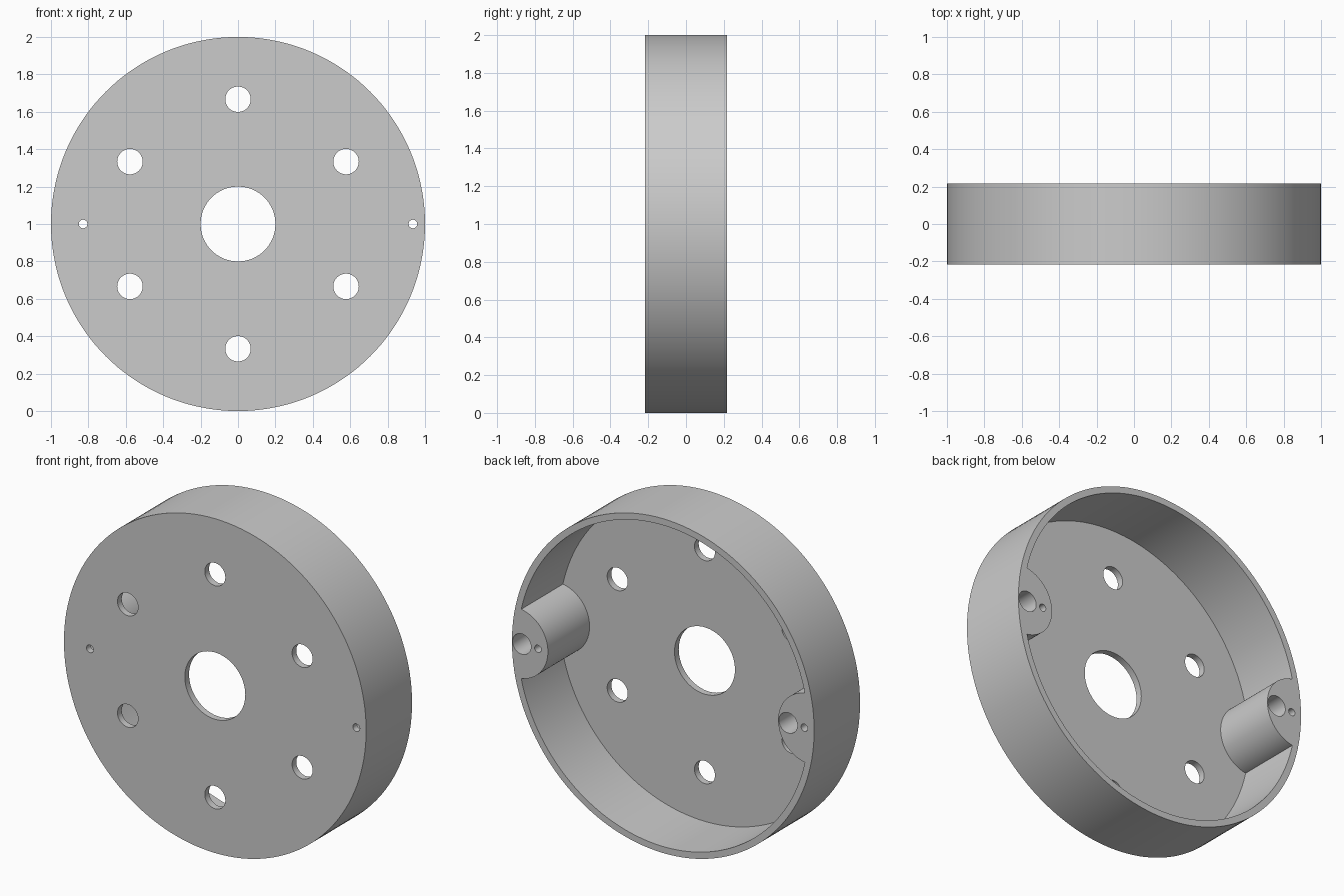
import bpy
import math
from mathutils import Matrix

if "Cube" in bpy.data.objects:
    bpy.data.objects.remove(bpy.data.objects["Cube"], do_unlink=True)

FRONT, BACK = -0.217, 0.217
FLOOR = FRONT + 0.04
OVER = 0.1          # how far cutters run past the surfaces


def cylinder(name, x, z, radius, y0, y1, sides=48):
    """Cylinder along y, from y0 to y1."""
    bpy.ops.mesh.primitive_cylinder_add(vertices=sides, radius=radius, depth=y1 - y0)
    obj = bpy.context.object
    obj.name = name
    obj.data.transform(Matrix.Translation((x, (y0 + y1) / 2, z))
                       @ Matrix.Rotation(math.pi / 2, 4, 'X')
                       @ Matrix.Rotation(math.pi / 2, 4, 'Z'))
    return obj


def cut(target, cutter):
    """Subtract the cutter and remove it."""
    mod = target.modifiers.new("cut", 'BOOLEAN')
    mod.operation = 'DIFFERENCE'
    mod.solver = 'EXACT'
    mod.object = cutter
    bpy.context.view_layer.objects.active = target
    bpy.ops.object.modifier_apply(modifier=mod.name)
    bpy.data.objects.remove(cutter, do_unlink=True)


# Round housing
housing = cylinder("round_housing", 0, 1, 1.0, FRONT, BACK, 144)

# Hollow from the back, leaving a screw boss on each side
cavity = cylinder("cavity", 0, 1, 0.961, FLOOR, BACK + OVER, 144)
for side in (-1, 1):
    cut(cavity, cylinder("boss", side * 0.972, 1, 0.21, FLOOR - OVER, BACK + 2 * OVER, 96))
cut(housing, cavity)

# Centre hole and ring of six holes
cut(housing, cylinder("centre_hole", 0, 1, 0.2, FRONT - OVER, FLOOR + OVER, 96))
for i in range(6):
    a = math.radians(30 + 60 * i)
    cut(housing, cylinder("ring_hole", 0.667 * math.cos(a), 1 + 0.667 * math.sin(a),
                          0.068, FRONT - OVER, FLOOR + OVER))

# Counterbored screw holes, each with a small blind hole beside it
for bore_x, pin_x in ((0.935, 0.828), (-0.828, -0.935)):
    cut(housing, cylinder("counterbore", bore_x, 1, 0.061, FLOOR, BACK + OVER))
    cut(housing, cylinder("screw_hole", bore_x, 1, 0.023, FRONT - OVER, FLOOR + OVER, 32))
    cut(housing, cylinder("pin_hole", pin_x, 1, 0.022, 0.0, BACK + OVER, 32))

# Plain grey finish
grey = bpy.data.materials.new("plain_grey")
grey.use_nodes = True
colour = (0.6, 0.6, 0.6, 1)
grey.diffuse_color = colour
grey.node_tree.nodes["Principled BSDF"].inputs["Base Color"].default_value = colour
housing.data.materials.clear()
housing.data.materials.append(grey)

bpy.ops.object.select_all(action='DESELECT')
housing.select_set(True)
bpy.context.view_layer.objects.active = housing
bpy.ops.object.shade_smooth_by_angle(angle=math.radians(30))
